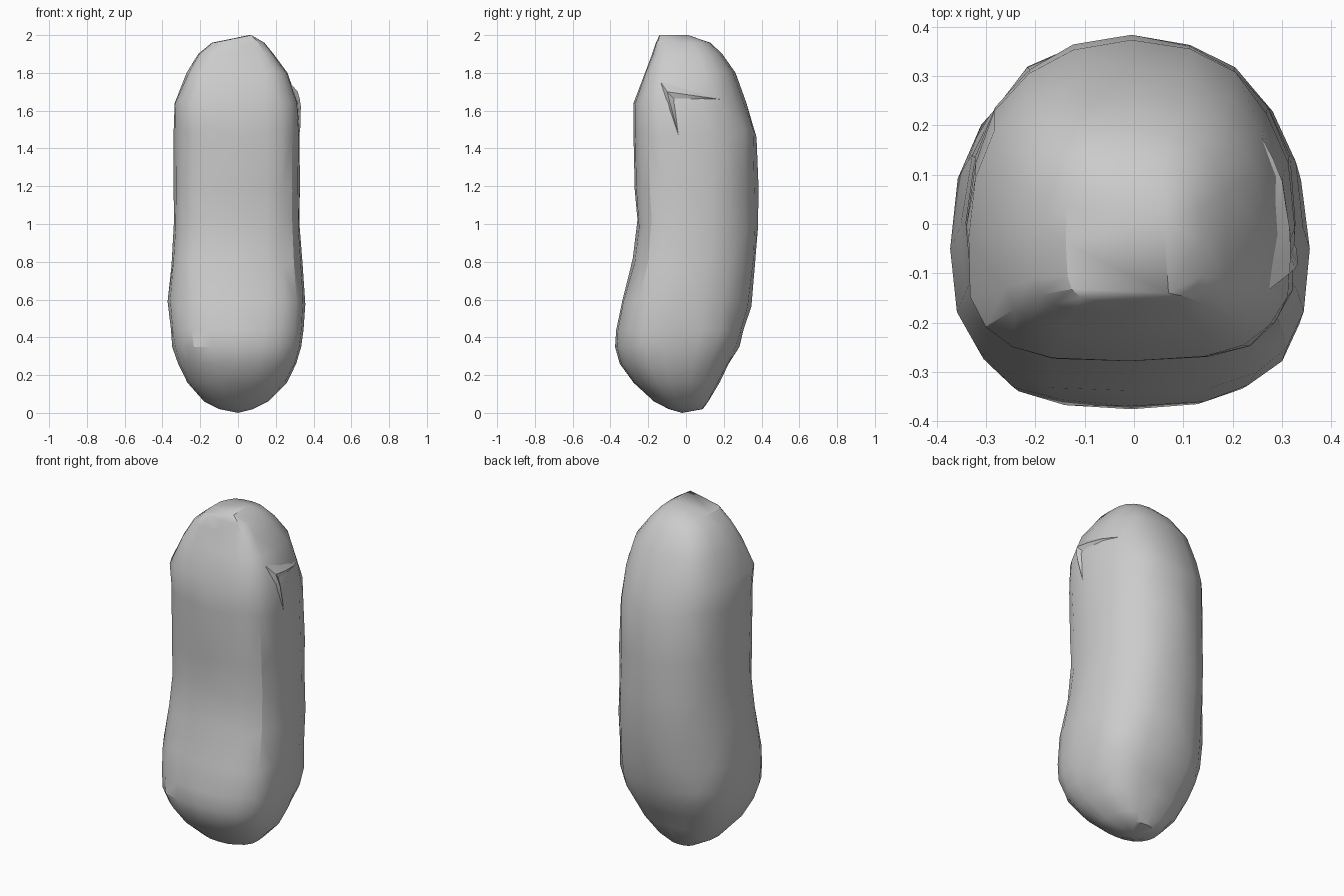
import bpy, bmesh, math, random
from mathutils import Vector
from mathutils.bvhtree import BVHTree

default_cube = bpy.data.objects.get("Cube")
if default_cube:
    bpy.data.objects.remove(default_cube, do_unlink=True)

random.seed(4)
SEGMENTS = 20
ARM_STEPS = 6

# Single pale stone colour
stone = bpy.data.materials.new("pale_grey")
stone.use_nodes = True
grey = (0.6, 0.6, 0.6, 1)
stone.diffuse_color = grey
stone.node_tree.nodes["Principled BSDF"].inputs["Base Color"].default_value = grey

# Body outline: height, right edge, left edge, front edge, back edge
OUTLINE = [
    (.02, -.1, .08, -.09, .09),
    (.06, -.18, .16, -.17, .12),
    (.16, -.27, .26, -.28, .18),
    (.26, -.32, .31, -.35, .23),
    (.35, -.35, .34, -.38, .28),
    (.44, -.36, .35, -.37, .31),
    (.58, -.37, .36, -.34, .35),
    (.8, -.35, .34, -.28, .37),
    (1, -.34, .33, -.26, .38),
    (1.2, -.34, .33, -.27, .38),
    (1.48, -.34, .33, -.28, .37),
    (1.64, -.34, .32, -.28, .32),
    (1.8, -.27, .26, -.22, .26),
    (1.9, -.21, .19, -.18, .19),
    (1.96, -.14, .14, -.16, .13),
]


def ring_points(z, right, left, front, back):
    """Section with a broad flat front and a rounded back."""
    centre_x, half = (left + right) / 2, (left - right) / 2
    centre_y = front + (back - front) * 0.42
    # Squarer brow at the top, rounder belly at the foot
    front_power = 4 if z > 1.7 else min(3.1, 2 + z * 1.5)
    back_power = 2.7 if z < 0.5 or z > 1.7 else 2.25
    points = []
    for i in range(SEGMENTS):
        angle = math.tau * i / SEGMENTS
        c, s = math.cos(angle), math.sin(angle)
        power = back_power if s > 0 else front_power
        x = math.copysign(abs(c) ** (2 / power), c) * half
        depth = back - centre_y if s > 0 else centre_y - front
        y = math.copysign(abs(s) ** (2 / power), s) * depth
        # Slight hand-hewn unevenness along the flanks
        wobble = 1 + random.uniform(-0.016, 0.01)
        lift = random.uniform(-0.03, 0.03) if 0.5 < z < 1.6 else 0
        points.append((centre_x + x * wobble, centre_y + y * wobble, z + lift))
    return points


def finish(name, bm):
    bmesh.ops.recalc_face_normals(bm, faces=bm.faces)
    mesh = bpy.data.meshes.new(name)
    bm.to_mesh(mesh)
    bm.free()
    obj = bpy.data.objects.new(name, mesh)
    mesh.materials.append(stone)
    bpy.context.collection.objects.link(obj)
    bpy.ops.object.select_all(action="DESELECT")
    obj.select_set(True)
    bpy.context.view_layer.objects.active = obj
    bpy.ops.object.shade_smooth_by_angle(angle=math.radians(27))


# Lofted body
bm = bmesh.new()
rings = [[bm.verts.new(p) for p in ring_points(*row)] for row in OUTLINE]
for low, high in zip(rings, rings[1:]):
    for i in range(SEGMENTS):
        j = (i + 1) % SEGMENTS
        bm.faces.new((low[i], low[j], high[j], high[i]))

# Rounded base point and off-centre crown ridge
base = bm.verts.new((0, -0.02, 0))
crown_front = bm.verts.new((0.07, -0.14, 2))
crown_back = bm.verts.new((0.06, 0.01, 2))
for i in range(SEGMENTS):
    j = (i + 1) % SEGMENTS
    bm.faces.new((rings[0][j], rings[0][i], base))
    a, b = rings[-1][i], rings[-1][j]
    tip_a, tip_b = [crown_back if v < SEGMENTS / 2 else crown_front for v in (i, j)]
    bm.faces.new((a, b, tip_a))
    if tip_a != tip_b:
        bm.faces.new((b, tip_b, tip_a))
bmesh.ops.triangulate(bm, faces=bm.faces)
surface = BVHTree.FromBMesh(bm)
finish("body", bm)


# Chevron-shaped chip lip on the left flank, given as (y, z) points
def on_flank(point, offset):
    start = Vector((1, point.x, point.y))
    hit = surface.ray_cast(start, Vector((-1, 0, 0)))[0]
    return hit + Vector((offset, 0, 0))


corner, notch, shoulder = (Vector(p) for p in ((-.1, 1.7), (-.06, 1.66), (-.14, 1.76)))
bm = bmesh.new()
for tip in (Vector((.18, 1.66)), Vector((-.04, 1.47))):
    rows = []
    for step in range(ARM_STEPS):
        t = step / ARM_STEPS
        rows.append([
            bm.verts.new(on_flank(start.lerp(tip, t), offset))
            for start, offset in ((shoulder, -.002), (corner, .02 * (1 - t) + .003),
                                  (notch, -.002))])
    end = bm.verts.new(on_flank(tip, 0))
    for near, far in zip(rows, rows[1:]):
        for k in range(2):
            bm.faces.new((near[k], near[k + 1], far[k + 1], far[k]))
    for k in range(2):
        bm.faces.new((rows[-1][k], rows[-1][k + 1], end))
bmesh.ops.remove_doubles(bm, verts=bm.verts, dist=0.0005)
finish("chip_lip", bm)
